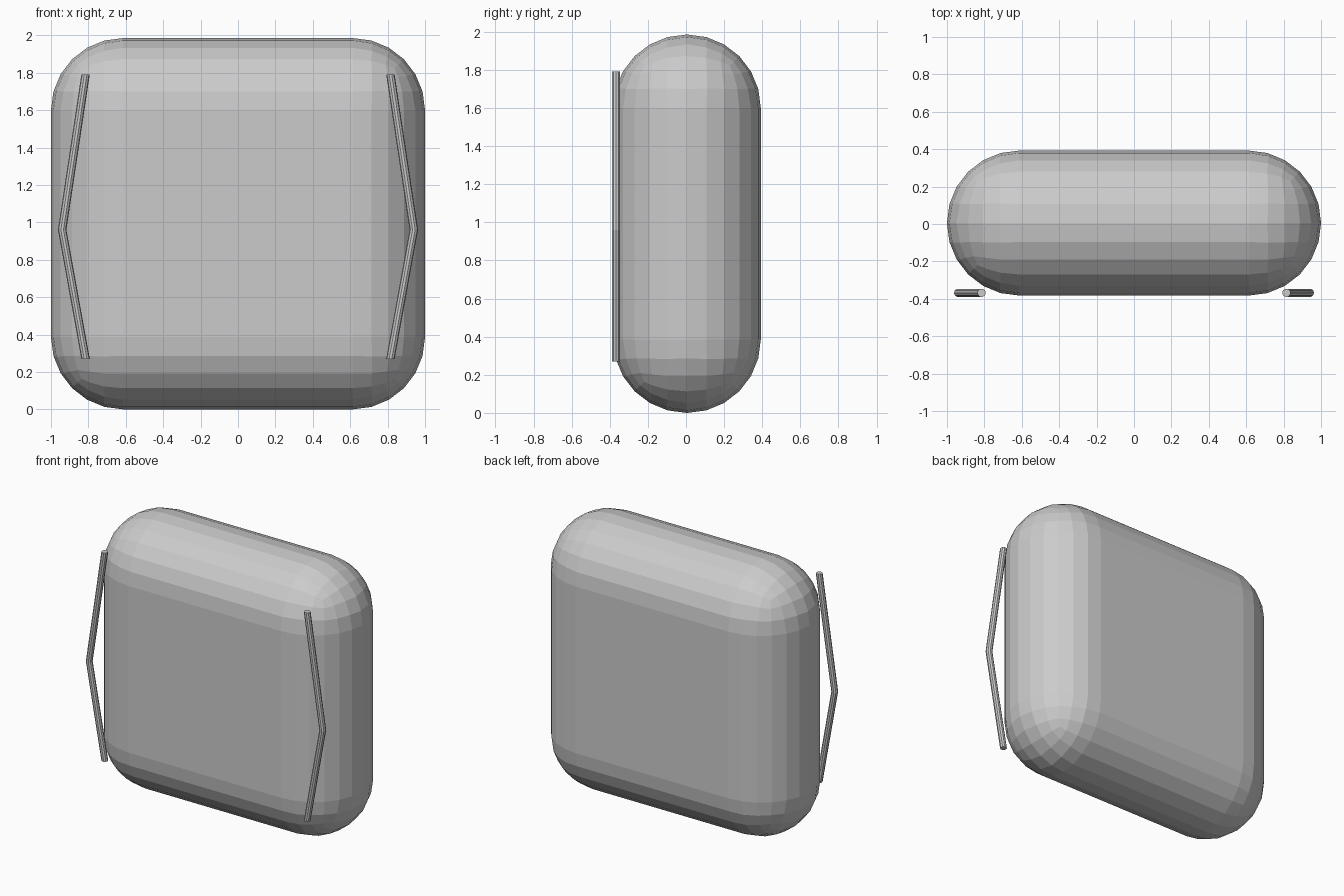
import bpy, bmesh, math

if "Cube" in bpy.data.objects:
    bpy.data.objects.remove(bpy.data.objects["Cube"])

def finish(bm, name):
    bmesh.ops.recalc_face_normals(bm, faces=bm.faces)
    me = bpy.data.meshes.new(name)
    bm.to_mesh(me)
    bm.free()
    ob = bpy.data.objects.new(name, me)
    bpy.context.collection.objects.link(ob)
    return ob

# Pillow-like body: box with fully rounded edges
bm = bmesh.new()
bmesh.ops.create_cube(bm, size=1)
for v in bm.verts:
    v.co.x *= 2.0
    v.co.y = v.co.y * 0.775 + 0.005
    v.co.z = (v.co.z + 0.5) * 1.985
body = finish(bm, "body")
bev = body.modifiers.new("rounding", 'BEVEL')
bev.width = 0.386
bev.segments = 6
bev.limit_method = 'NONE'

# Bent rods on the front, swept as level rings along a three-point path
SIDES, R = 10, 0.0225
PATH = [(0.815, 0.27), (0.94, 0.96), (0.815, 1.79)]

def rod(name, side):
    bm = bmesh.new()
    rings = []
    for x, z in PATH:
        rings.append([bm.verts.new((side * (x + R * math.cos(a)),
                                    -0.368 + R * math.sin(a), z))
                      for a in (2 * math.pi * i / SIDES for i in range(SIDES))])
    for lo, hi in zip(rings, rings[1:]):
        for i in range(SIDES):
            j = (i + 1) % SIDES
            bm.faces.new((lo[i], lo[j], hi[j], hi[i]))
    bm.faces.new(rings[0])
    bm.faces.new(rings[-1])
    return finish(bm, name)

rod("left_rod", -1)
rod("right_rod", 1)
